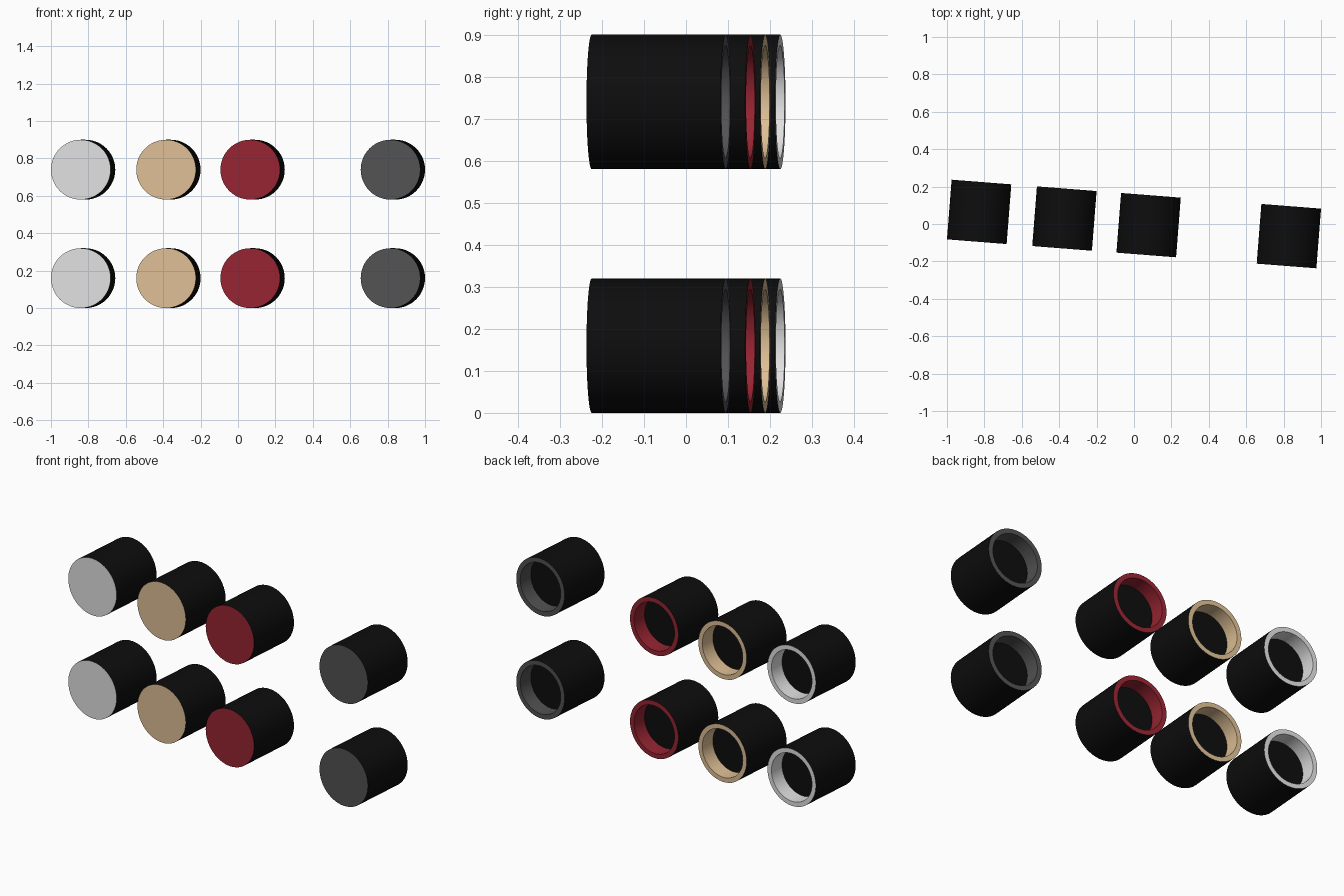
import bpy, bmesh, math

if "Cube" in bpy.data.objects:
    bpy.data.objects.remove(bpy.data.objects["Cube"])

SIDES = 48
R, HALF = 0.16, 0.16          # outer radius, half length
R_IN, DEPTH = 0.134, 0.085    # recess radius and depth at the back
TILT = math.radians(-4.48)    # the whole row is turned slightly about z


def material(name, rgb):
    m = bpy.data.materials.new(name)
    m.diffuse_color = (*rgb, 1)
    m.use_nodes = True
    m.node_tree.nodes["Principled BSDF"].inputs["Base Color"].default_value = m.diffuse_color
    return m


black = material("black", (0.004, 0.004, 0.004))
columns = [
    ("white", -0.828, material("white", (0.75, 0.75, 0.75))),
    ("tan", -0.372, material("tan", (0.73, 0.52, 0.30))),
    ("red", 0.078, material("red", (0.31, 0.018, 0.032))),
    ("grey", 0.828, material("grey", (0.085, 0.085, 0.085))),
]


def drum(name, colour, x, z):
    bm = bmesh.new()
    # rings from the front edge, over the back rim, into the recess
    profile = [(R, -HALF), (R, HALF), (R_IN, HALF), (R_IN, HALF - DEPTH)]
    rings = []
    for r, y in profile:
        rings.append([bm.verts.new((r * math.cos(a), y, r * math.sin(a)))
                      for a in (2 * math.pi * i / SIDES for i in range(SIDES))])
    # black shell, coloured rim, coloured recess wall
    for k, mat in enumerate((0, 1, 1)):
        a, b = rings[k], rings[k + 1]
        for i in range(SIDES):
            j = (i + 1) % SIDES
            bm.faces.new((a[i], b[i], b[j], a[j])).material_index = mat
    # coloured front face, black recess floor
    bm.faces.new(rings[0]).material_index = 1
    bm.faces.new(rings[-1][::-1]).material_index = 0
    bmesh.ops.recalc_face_normals(bm, faces=bm.faces[:])
    me = bpy.data.meshes.new(name)
    bm.to_mesh(me)
    bm.free()
    me.materials.append(black)
    me.materials.append(colour)
    ob = bpy.data.objects.new(name, me)
    bpy.context.collection.objects.link(ob)
    ob.location = (x, x * math.tan(TILT), z)
    ob.rotation_euler = (0, 0, TILT)
    bpy.ops.object.select_all(action='DESELECT')
    ob.select_set(True)
    bpy.context.view_layer.objects.active = ob
    bpy.ops.object.shade_smooth_by_angle(angle=math.radians(30))


# two rows of four drums
for row, z in (("lower", 0.16), ("upper", 0.74)):
    for label, x, colour in columns:
        drum(f"{row}_{label}_drum", colour, x, z)
